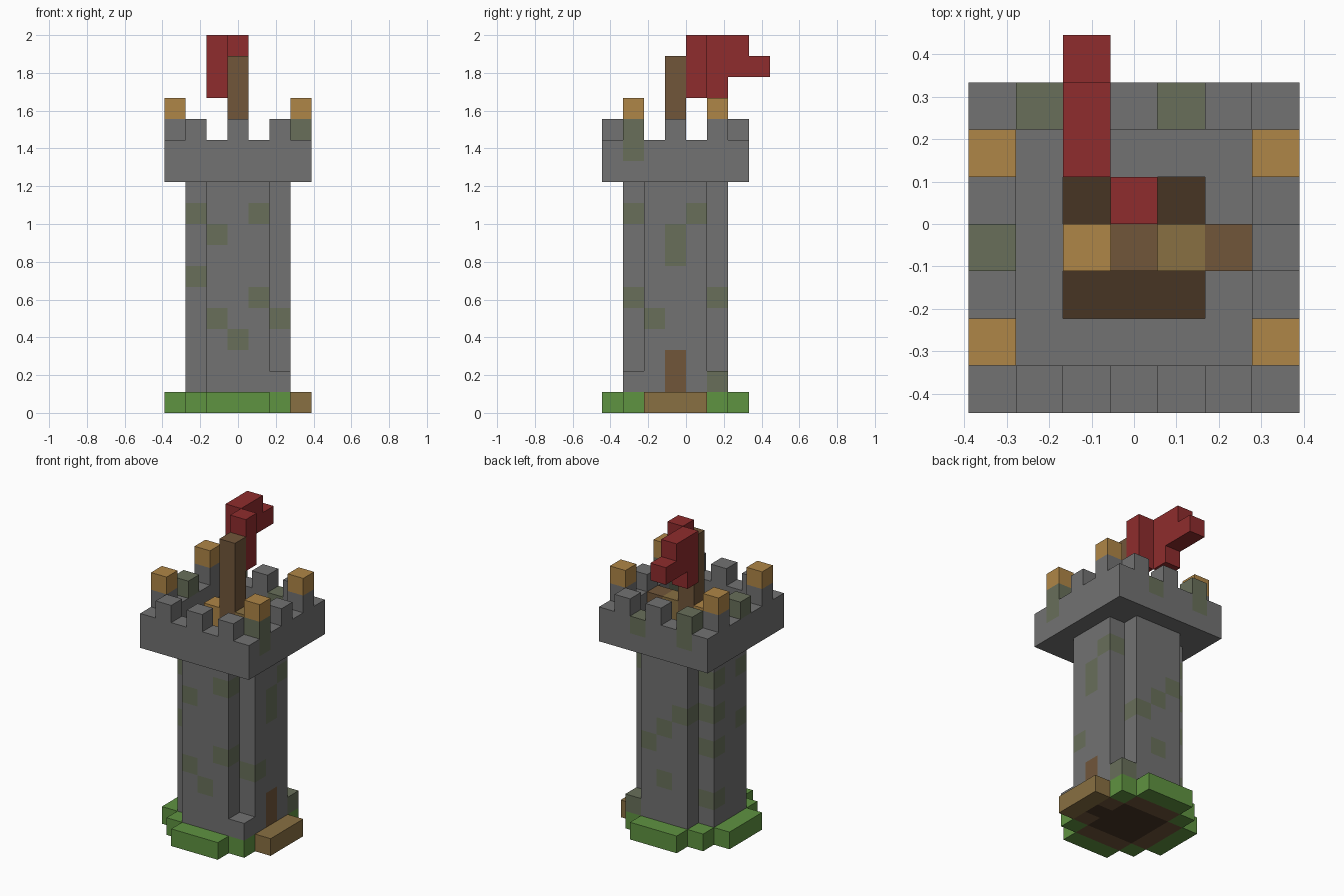
import bpy
import bmesh
from mathutils import Vector

cube = bpy.data.objects.get("Cube")
if cube:
    bpy.data.objects.remove(cube, do_unlink=True)

UNIT = 1 / 9                      # edge of one block
ORIGIN = Vector((-3.5, -4, 0))    # block grid corner


def srgb(*rgb):
    return [((c / 255 + 0.055) / 1.055) ** 2.4 for c in rgb] + [1]


COLOURS = {
    "stone_grey": srgb(114, 114, 114),
    "moss": srgb(104, 111, 90),
    "grass_green": srgb(95, 147, 65),
    "tan_wood": srgb(137, 112, 66),
    "brown_wood": srgb(113, 86, 58),
    "dark_wood": srgb(71, 53, 36),
    "torch_gold": srgb(175, 134, 71),
    "flag_red": srgb(143, 44, 45),
}
materials = {}
for name, colour in COLOURS.items():
    mat = bpy.data.materials.new(name)
    mat.use_nodes = True
    mat.diffuse_color = colour
    bsdf = mat.node_tree.nodes["Principled BSDF"]
    bsdf.inputs["Base Color"].default_value = colour
    bsdf.inputs["Roughness"].default_value = 0.9
    materials[name] = mat
names = list(COLOURS)

blocks = {}                       # grid cell -> (part, colour)


def fill(part, colour, xs, ys, zs):
    """Fill an inclusive range of grid cells."""
    for x in range(xs[0], xs[1] + 1):
        for y in range(ys[0], ys[1] + 1):
            for z in range(zs[0], zs[1] + 1):
                blocks[x, y, z] = (part, colour)


def fill_cross(part, colour, wide, narrow, zs):
    """Two overlapping slabs forming a square with notched corners."""
    fill(part, colour, wide, narrow, zs)
    fill(part, colour, narrow, wide, zs)


def paint(colour, cells):
    for cell in cells:
        blocks[cell] = (blocks[cell][0], colour)


# Grass base with earth under the tower and a wooden doorstep
ground = (0, 0)
fill_cross("grass_base", "grass_green", (0, 6), (2, 4), ground)
fill("grass_base", "grass_green", (1, 5), (1, 5), ground)
fill_cross("grass_base", "brown_wood", (1, 5), (2, 4), ground)
fill("grass_base", "dark_wood", (2, 4), (2, 4), ground)
fill("grass_base", "dark_wood", (5, 5), (3, 3), ground)
fill("doorstep", "tan_wood", (6, 6), (2, 4), ground)

# Tower shaft with low corner stones beside the door
fill_cross("tower_shaft", "stone_grey", (1, 5), (2, 4), (1, 10))
for y in (1, 5):
    fill("corner_stone", "stone_grey", (5, 5), (y, y), (1, 1))
paint("brown_wood", [(5, 3, 1), (5, 3, 2)])

# Battlement: floor slab, walkway, sunken wooden floor, parapet
fill("battlement", "stone_grey", (0, 6), (0, 6), (11, 12))
for x in range(1, 6):
    for y in range(1, 6):
        del blocks[x, y, 12]
        if 2 <= x <= 4 and 2 <= y <= 4:
            del blocks[x, y, 11]
            paint("dark_wood", [(x, y, 10)])

# Merlons on all four sides, torches on the side ones
for a in (1, 3, 5):
    for b in (0, 6):
        fill("merlons", "stone_grey", (a, a), (b, b), (13, 13))
        fill("merlons", "stone_grey", (b, b), (a, a), (13, 13))
        if a != 3:
            fill("torches", "torch_gold", (b, b), (a, a), (14, 14))

# Wooden blocks around the flag pole
fill("gold_crate", "torch_gold", (2, 2), (3, 3), (11, 12))
fill("tan_crate", "tan_wood", (4, 4), (3, 3), (11, 12))
fill("brown_crate", "brown_wood", (5, 5), (3, 3), (12, 12))

# Flag pole and waving flag
fill("flag_pole", "brown_wood", (3, 3), (3, 3), (11, 16))
fill("flag", "flag_red", (3, 3), (4, 4), (15, 17))
fill("flag", "flag_red", (2, 2), (5, 5), (15, 17))
fill("flag", "flag_red", (2, 2), (6, 6), (16, 17))
fill("flag", "flag_red", (2, 2), (7, 7), (16, 16))

# Mossy stones: column (x, y) and the levels that are overgrown
MOSS = {(1, 2): [6, 9], (2, 1): [4, 8], (3, 1): [3], (4, 1): [5, 9],
        (5, 2): [4], (5, 3): [7, 8], (5, 4): [9], (5, 5): [1],
        (4, 5): [5], (3, 5): [3, 6], (2, 5): [7], (1, 4): [2, 5, 7, 9],
        (6, 1): [12, 13], (1, 6): [12, 13], (4, 6): [12], (0, 3): [13]}
for (x, y), levels in MOSS.items():
    paint("moss", [(x, y, z) for z in levels])


def build_part(part):
    """Make one object from the outward faces of a part's blocks."""
    bm = bmesh.new()
    for cell, (owner, colour) in blocks.items():
        if owner != part:
            continue
        centre = Vector(cell) + Vector((0.5, 0.5, 0.5)) + ORIGIN
        for axis in range(3):
            for sign in (-1, 1):
                n = Vector((0, 0, 0))
                n[axis] = sign
                if tuple(int(c + d) for c, d in zip(cell, n)) in blocks:
                    continue
                u = Vector((0, 0, 0))
                u[(axis + 1) % 3] = 1
                v = n.cross(u)
                corners = [n - u - v, n + u - v, n + u + v, n - u + v]
                face = bm.faces.new(
                    [bm.verts.new((centre + c / 2) * UNIT) for c in corners])
                face.material_index = names.index(colour)
    bmesh.ops.remove_doubles(bm, verts=bm.verts, dist=UNIT / 100)
    mesh = bpy.data.meshes.new(part)
    bm.to_mesh(mesh)
    bm.free()
    for name in names:
        mesh.materials.append(materials[name])
    bpy.context.collection.objects.link(bpy.data.objects.new(part, mesh))


for part in sorted({owner for owner, _ in blocks.values()}):
    build_part(part)
